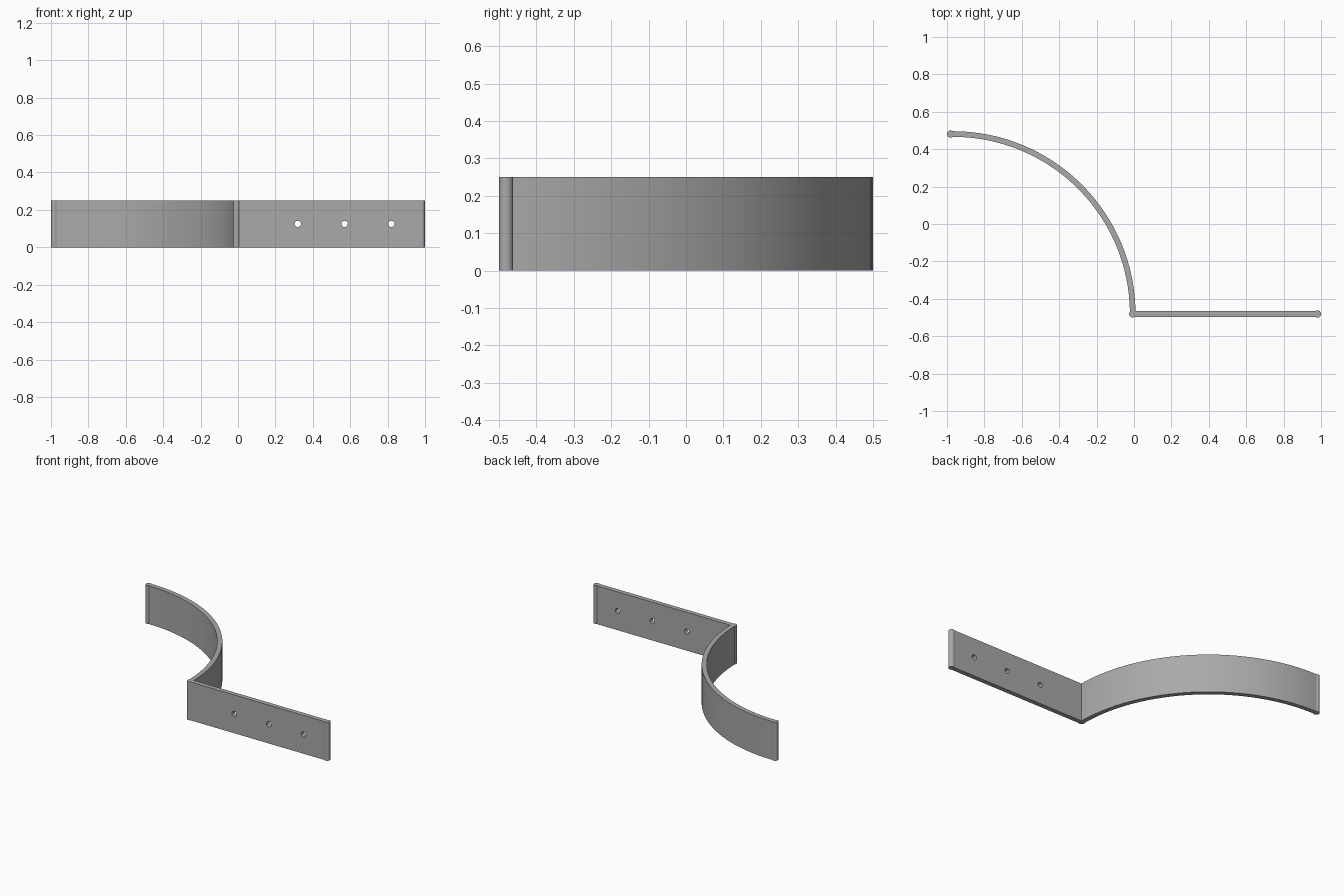
import bpy, bmesh
from math import sin, cos, pi, radians
from mathutils import Vector

if "Cube" in bpy.data.objects:
    bpy.data.objects.remove(bpy.data.objects["Cube"])

HEIGHT = 0.25
HALF = 0.015          # half the strap thickness
BEAD = 0.019          # radius of the rounded ends
EDGE = 0.481          # distance of the bead centres from the middle
CORNER_X = -0.007

steel = bpy.data.materials.new("grey steel")
steel.use_nodes = True
steel.diffuse_color = (0.4, 0.4, 0.4, 1)
steel.node_tree.nodes["Principled BSDF"].inputs["Base Color"].default_value = (0.4, 0.4, 0.4, 1)


def prism(name, outline, height=HEIGHT):
    """Extrude a flat outline upward from the ground."""
    bm = bmesh.new()
    face = bm.faces.new([bm.verts.new((x, y, 0)) for x, y in outline])
    top = bmesh.ops.extrude_face_region(bm, geom=[face])["geom"]
    bmesh.ops.translate(bm, vec=(0, 0, height),
                        verts=[v for v in top if isinstance(v, bmesh.types.BMVert)])
    bmesh.ops.recalc_face_normals(bm, faces=bm.faces)
    mesh = bpy.data.meshes.new(name)
    bm.to_mesh(mesh)
    bm.free()
    mesh.materials.append(steel)
    obj = bpy.data.objects.new(name, mesh)
    bpy.context.collection.objects.link(obj)
    return obj


def arc(cx, cy, r, start, end, steps):
    angles = [radians(start + (end - start) * i / steps) for i in range(steps + 1)]
    return [(cx + r * cos(a), cy + r * sin(a)) for a in angles]


def bead(name, x, y):
    return prism(name, arc(x, y, BEAD, 0, 360, 32)[:-1])


def combine(target, other, operation):
    """Apply a boolean and remove the helper."""
    other.hide_render = True
    mod = target.modifiers.new(operation, "BOOLEAN")
    mod.operation, mod.solver, mod.object = operation, "EXACT", other
    bpy.context.view_layer.objects.active = target
    bpy.ops.object.modifier_apply(modifier=mod.name)
    bpy.data.objects.remove(other)


# Flat mounting plate
bracket = prism("strap_bracket", [(CORNER_X, -EDGE - HALF), (EDGE + 0.5, -EDGE - HALF),
                                  (EDGE + 0.5, -EDGE + HALF), (CORNER_X, -EDGE + HALF)])

# Curved quarter-circle arm
radius = 2 * EDGE
cx = CORNER_X - radius
arm = prism("curved_arm", arc(cx, -EDGE, radius + HALF, 0, 90.8, 64)
            + arc(cx, -EDGE, radius - HALF, 90.8, 0, 64))
combine(bracket, arm, "UNION")

# Rounded beads at both ends and at the corner
for name, x, y in (("corner_bead", CORNER_X, -EDGE), ("plate_bead", EDGE + 0.5, -EDGE),
                   ("arm_bead", -EDGE - 0.5, EDGE)):
    combine(bracket, bead(name, x, y), "UNION")

# Screw holes through the plate
for x in (0.32, 0.57, 0.82):
    cutter = prism("hole_cutter", arc(0, 0, 0.017, 0, 360, 24)[:-1], 0.2)
    cutter.rotation_euler = (pi / 2, 0, 0)
    cutter.location = Vector((x, -EDGE + 0.1, HEIGHT / 2))
    bpy.context.view_layer.update()
    combine(bracket, cutter, "DIFFERENCE")

# Smooth curves with crisp rims
bpy.ops.object.select_all(action="DESELECT")
bracket.select_set(True)
bpy.context.view_layer.objects.active = bracket
bpy.ops.object.shade_smooth_by_angle(angle=radians(25))
